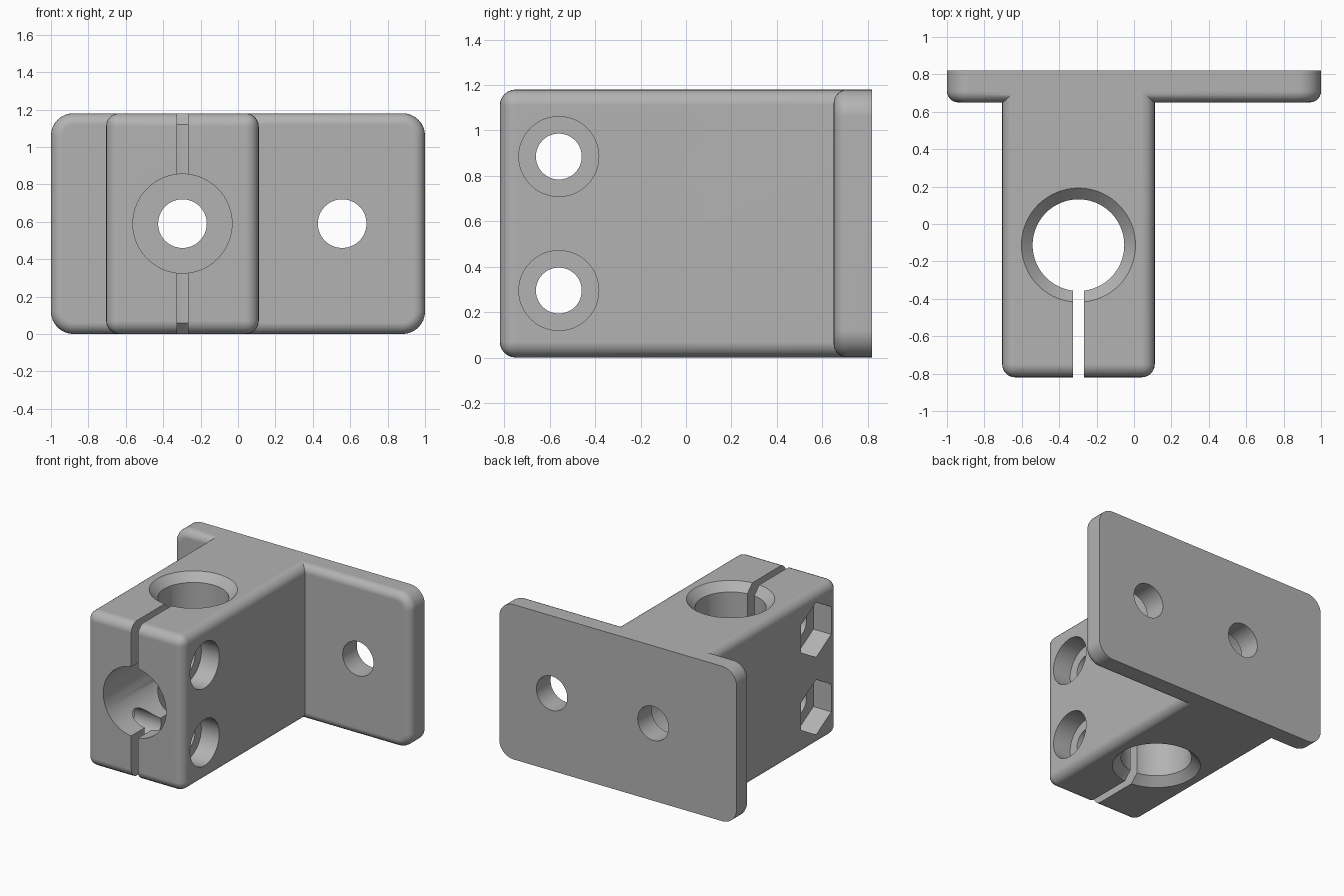
import bpy, bmesh, math
from mathutils import Vector

cube = bpy.data.objects.get("Cube")
if cube:
    bpy.data.objects.remove(cube, do_unlink=True)

HEIGHT = 1.18
FRONT, BACK = -0.82, 0.82
PLATE_FRONT = 0.65
BLOCK_X = -0.297        # centre line of the clamp block
MID_Z = HEIGHT / 2

metal = bpy.data.materials.new("light_grey")
metal.use_nodes = True
GREY = (0.45, 0.45, 0.45, 1)
metal.diffuse_color = GREY
metal.node_tree.nodes["Principled BSDF"].inputs["Base Color"].default_value = GREY


def add_object(name, bm):
    bmesh.ops.recalc_face_normals(bm, faces=bm.faces)
    mesh = bpy.data.meshes.new(name)
    bm.to_mesh(mesh)
    bm.free()
    mesh.materials.append(metal)
    obj = bpy.data.objects.new(name, mesh)
    bpy.context.collection.objects.link(obj)
    return obj


def box(low, high):
    bm = bmesh.new()
    bmesh.ops.create_cube(bm, size=1)
    low, high = Vector(low), Vector(high)
    for v in bm.verts:
        v.co = (low + high) / 2 + v.co * (high - low)
    return bm


def bevel(bm, rule, radius, segments=6):
    edges = [e for e in bm.edges if rule(*(v.co for v in e.verts))]
    bmesh.ops.bevel(bm, geom=edges, offset=radius, segments=segments,
                    profile=0.5, affect='EDGES', clamp_overlap=True)


def turned(name, axis, centre, profile, sides=64):
    """Closed solid around an axis; profile holds (position, radius) pairs."""
    u, w = [i for i in range(3) if i != axis]
    bm = bmesh.new()
    rings = []
    for position, radius in profile:
        ring = []
        for i in range(sides):
            angle = math.tau * i / sides
            co = [0, 0, 0]
            co[axis] = position
            co[u] = centre[0] + radius * math.sin(angle)
            co[w] = centre[1] + radius * math.cos(angle)
            ring.append(bm.verts.new(co))
        rings.append(ring)
    for a, b in zip(rings, rings[1:]):
        for i in range(sides):
            j = (i + 1) % sides
            bm.faces.new((a[i], a[j], b[j], b[i]))
    bm.faces.new(rings[0])
    bm.faces.new(rings[-1])
    return add_object(name, bm)


def combine(target, tool, operation):
    tool.hide_render = True
    mod = target.modifiers.new(tool.name, 'BOOLEAN')
    mod.operation = operation
    mod.solver = 'EXACT'
    mod.object = tool
    bpy.context.view_layer.objects.active = target
    bpy.ops.object.modifier_apply(modifier=mod.name)
    bpy.data.objects.remove(tool, do_unlink=True)


# Mounting plate: round corners, softened front rim, sharp back
bm = box((-1, PLATE_FRONT, 0), (1, BACK, HEIGHT))
bevel(bm, lambda a, b: abs(a.y - b.y) > 0.1, 0.12, 8)
bevel(bm, lambda a, b: max(a.y, b.y) < PLATE_FRONT + 0.01, 0.06)
bracket = add_object("clamp_bracket", bm)

# Clamp block: every edge rounded except where it enters the plate
bm = box((-0.705, FRONT, 0), (0.111, 0.76, HEIGHT))
bevel(bm, lambda a, b: min(a.y, b.y) < 0.7, 0.07)
combine(bracket, add_object("clamp_block", bm), 'UNION')

# Vertical bore with a chamfer at both ends
combine(bracket, turned("bar_bore", 2, (BLOCK_X, -0.113), [
    (-0.02, 0.325), (0.06, 0.245), (HEIGHT - 0.06, 0.245), (HEIGHT + 0.02, 0.325)
], 80), 'DIFFERENCE')

# Clamping slot from the front into the bore
slot = box((BLOCK_X - 0.029, FRONT - 0.1, -0.1), (BLOCK_X + 0.029, -0.2, HEIGHT + 0.1))
combine(bracket, add_object("clamp_slot", slot), 'DIFFERENCE')

# Deep front counterbore and screw hole through the plate
combine(bracket, turned("front_counterbore", 1, (BLOCK_X, MID_Z), [
    (-0.95, 0.265), (PLATE_FRONT, 0.265), (PLATE_FRONT, 0.13), (0.95, 0.13)
]), 'DIFFERENCE')

# Plain screw hole in the long wing
combine(bracket, turned("wing_hole", 1, (0.557, MID_Z),
                        [(0.5, 0.13), (0.95, 0.13)]), 'DIFFERENCE')

# Cross bolts: round head recess on one side, hexagonal nut pocket on the other
for z in (MID_Z - 0.295, MID_Z + 0.295):
    centre = (-0.56, z)
    combine(bracket, turned("bolt_hole", 0, centre, [
        (-0.8, 0.101), (-0.04, 0.101), (-0.04, 0.176), (0.2, 0.176)
    ], 48), 'DIFFERENCE')
    combine(bracket, turned("nut_pocket", 0, centre,
                            [(-0.8, 0.21), (-0.555, 0.21)], 6), 'DIFFERENCE')

# Smooth rounded surfaces, crisp edges
bpy.ops.object.select_all(action='DESELECT')
bracket.select_set(True)
bpy.context.view_layer.objects.active = bracket
bpy.ops.object.shade_smooth_by_angle(angle=math.radians(30))
weighted = bracket.modifiers.new("even_normals", 'WEIGHTED_NORMAL')
weighted.keep_sharp = True
